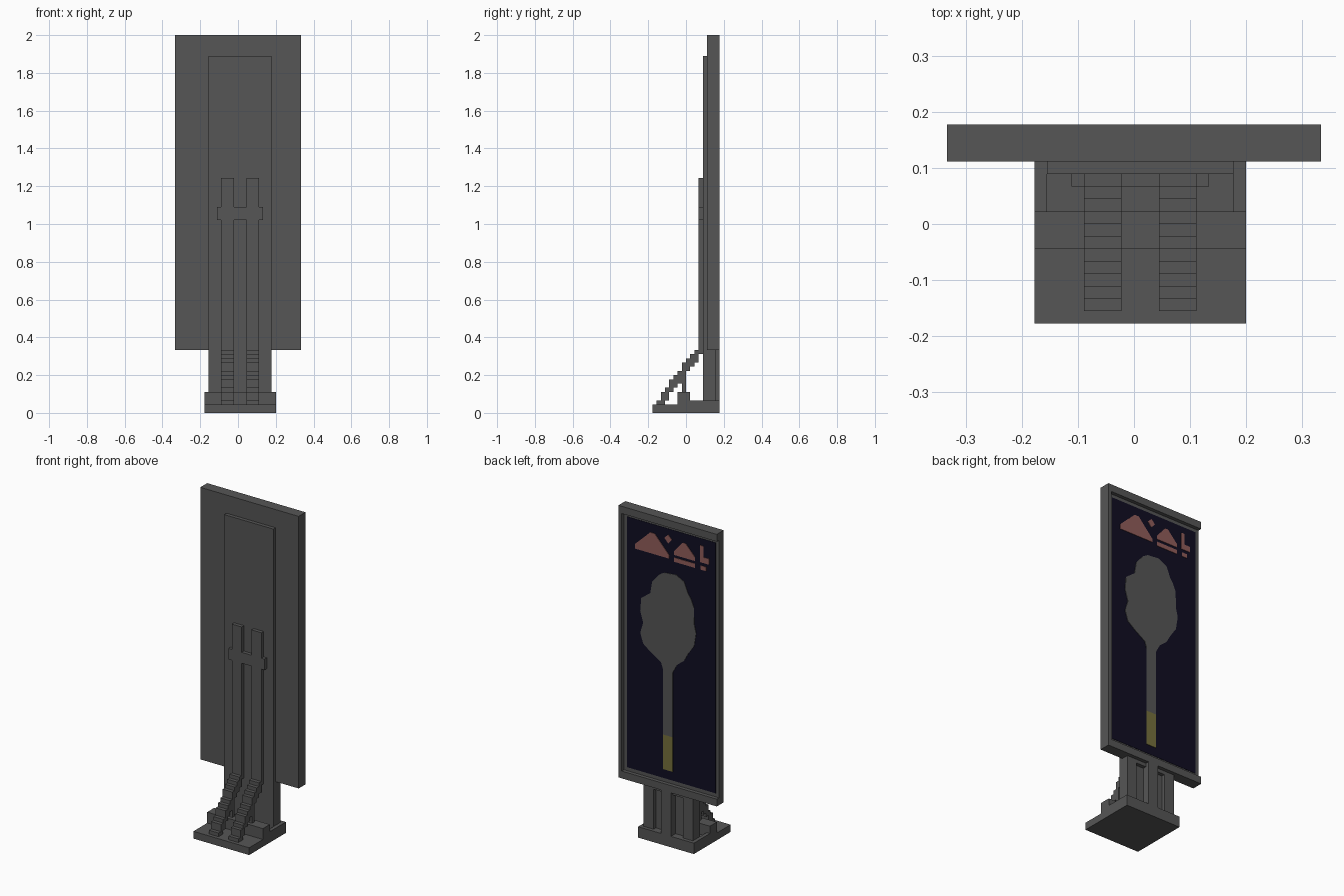
import bpy, bmesh

if "Cube" in bpy.data.objects:
    bpy.data.objects.remove(bpy.data.objects["Cube"])

V = 2 / 90  # one block of the model's grid


def material(name, rgb):
    m = bpy.data.materials.new(name)
    m.diffuse_color = (*rgb, 1)
    m.use_nodes = True
    m.node_tree.nodes["Principled BSDF"].inputs["Base Color"].default_value = m.diffuse_color
    return m


GREY = material("dark_grey", (0.092, 0.092, 0.092))
NAVY = material("night_navy", (0.005, 0.0042, 0.016))
SALMON = material("salmon_red", (0.28, 0.108, 0.102))
OLIVE = material("olive_yellow", (0.18, 0.163, 0.045))


def finish(bm, name, mat):
    bmesh.ops.recalc_face_normals(bm, faces=bm.faces)
    me = bpy.data.meshes.new(name)
    bm.to_mesh(me)
    bm.free()
    me.materials.append(mat)
    ob = bpy.data.objects.new(name, me)
    bpy.context.collection.objects.link(ob)
    return ob


def box(name, x0, x1, y0, y1, z0, z1, mat=GREY):
    """Box whose limits are given in grid blocks."""
    bm = bmesh.new()
    bmesh.ops.create_cube(bm, size=1)
    for v in bm.verts:
        v.co = [(a + (c + 0.5) * (b - a)) * V
                for c, a, b in zip(v.co, (x0, y0, z0), (x1, y1, z1))]
    return finish(bm, name, mat)


def profile_x(name, pts, x0, x1):
    """(y, z) outline in grid blocks, extruded along x."""
    bm = bmesh.new()
    f = bm.faces.new([bm.verts.new((x0 * V, y * V, z * V)) for y, z in pts])
    r = bmesh.ops.extrude_face_region(bm, geom=[f])
    bmesh.ops.translate(bm, vec=((x1 - x0) * V, 0, 0),
                        verts=[g for g in r["geom"] if isinstance(g, bmesh.types.BMVert)])
    return finish(bm, name, GREY)


def plate(name, pts, mat, y=7 * V + 0.002, t=0.003):
    """Thin painted plate on the back screen from an (x, z) outline."""
    bm = bmesh.new()
    f = bm.faces.new([bm.verts.new((x, y, z)) for x, z in pts])
    r = bmesh.ops.extrude_face_region(bm, geom=[f])
    bmesh.ops.translate(bm, vec=(0, t, 0),
                        verts=[g for g in r["geom"] if isinstance(g, bmesh.types.BMVert)])
    return finish(bm, name, mat)


def rect(name, x0, x1, z0, z1, mat):
    return plate(name, [(x0, z0), (x1, z0), (x1, z1), (x0, z1)], mat)


# base with front ledge and raised side rims
box("base_slab", -8, 9, -8, 8, 0, 2)
box("base_ledge", -8, 9, -2, 1, 2, 5)
for x in (-8, 8):
    box("base_rim", x, x + 1, 1, 8, 2, 3)
box("base_back", -7, 8, 4, 8, 2, 3)

# pedestal column with posts and recessed bays on its back
box("pedestal_core", -7, 8, 4, 6, 3, 15)
for x, back in ((-7, 7), (-1, 8), (5, 7)):
    box("pedestal_post", x, x + 3, 6, back, 3, 15)
for x in (-4, 2):
    box("pedestal_lintel", x, x + 3, 6, 7, 14, 15)

# display board, raised back frame and front panel
box("board", -15, 15, 5, 7, 15, 90)
box("frame_bottom", -15, 15, 7, 8, 15, 17)
box("frame_top", -15, 15, 7, 8, 88, 90)
box("frame_side", 14, 15, 7, 8, 17, 88)
box("front_panel", -7, 8, 4, 5, 15, 85)

# two stepped stairs running up into straight strips
tops = [3, 5, 6, 8, 9, 10, 12, 13, 14, 15]
upper, lower = [], []
for i, t in enumerate(tops):
    y, b = i - 7, max(2, t - 3)
    for outline, z in ((upper, t), (lower, b)):
        for p in ((y, z), (y + 1, z)):
            if p not in outline:
                outline.append(p)
# drop the repeated middle point where two steps share a height
lower.remove((-6, 2))
for x in (-4, 2):
    profile_x("stair", upper + lower[::-1], x, x + 3)
    box("stair_support", x, x + 3, -1, 0, 5, 9)
    box("front_strip", x, x + 3, 3, 4, 14, 56)
box("cross_bar_middle", -1, 2, 3, 4, 46, 49)
box("cross_bar_left", -5, -4, 3, 4, 46, 49)
box("cross_bar_right", 5, 6, 3, 4, 46, 49)

# back screen
plate("screen", [(-0.311, 0.40), (0.289, 0.40), (0.289, 1.935), (-0.311, 1.935)],
      NAVY, y=7 * V - 0.001)

# tree picture: crown, trunk and yellow foot
plate("tree_crown", [
    (0.036, 1.66), (-0.045, 1.668), (-0.099, 1.64), (-0.126, 1.575), (-0.147, 1.544),
    (-0.165, 1.50), (-0.167, 1.40), (-0.18, 1.345), (-0.167, 1.264), (-0.126, 1.205),
    (-0.099, 1.156), (-0.052, 1.119), (-0.023, 1.065), (0.043, 1.065), (0.056, 1.104),
    (0.124, 1.147), (0.178, 1.188), (0.198, 1.25), (0.178, 1.315), (0.198, 1.383),
    (0.191, 1.464), (0.13, 1.51), (0.117, 1.585), (0.07, 1.64)], GREY)
rect("tree_trunk", -0.022, 0.044, 0.667, 1.065, GREY)
rect("trunk_foot", -0.022, 0.044, 0.455, 0.667, OLIVE)

# small red shapes along the top of the screen
plate("large_peak", [(0.232, 1.755), (0.002, 1.755), (0.002, 1.775), (0.10, 1.882),
                     (0.13, 1.882), (0.232, 1.785)], SALMON)
plate("small_peak", [(-0.032, 1.787), (-0.173, 1.787), (-0.173, 1.81), (-0.11, 1.877),
                     (-0.09, 1.877), (-0.032, 1.81)], SALMON)
rect("peak_bar", -0.173, -0.032, 1.745, 1.771, SALMON)
plate("small_spark", [(0.034, 1.875), (0.009, 1.846), (-0.016, 1.875), (0.009, 1.90)], SALMON)
plate("corner_patch", [(-0.207, 1.893), (-0.207, 1.79), (-0.268, 1.79), (-0.268, 1.825),
                       (-0.23, 1.825), (-0.23, 1.893)], SALMON)
rect("small_dot", -0.248, -0.212, 1.745, 1.77, SALMON)
